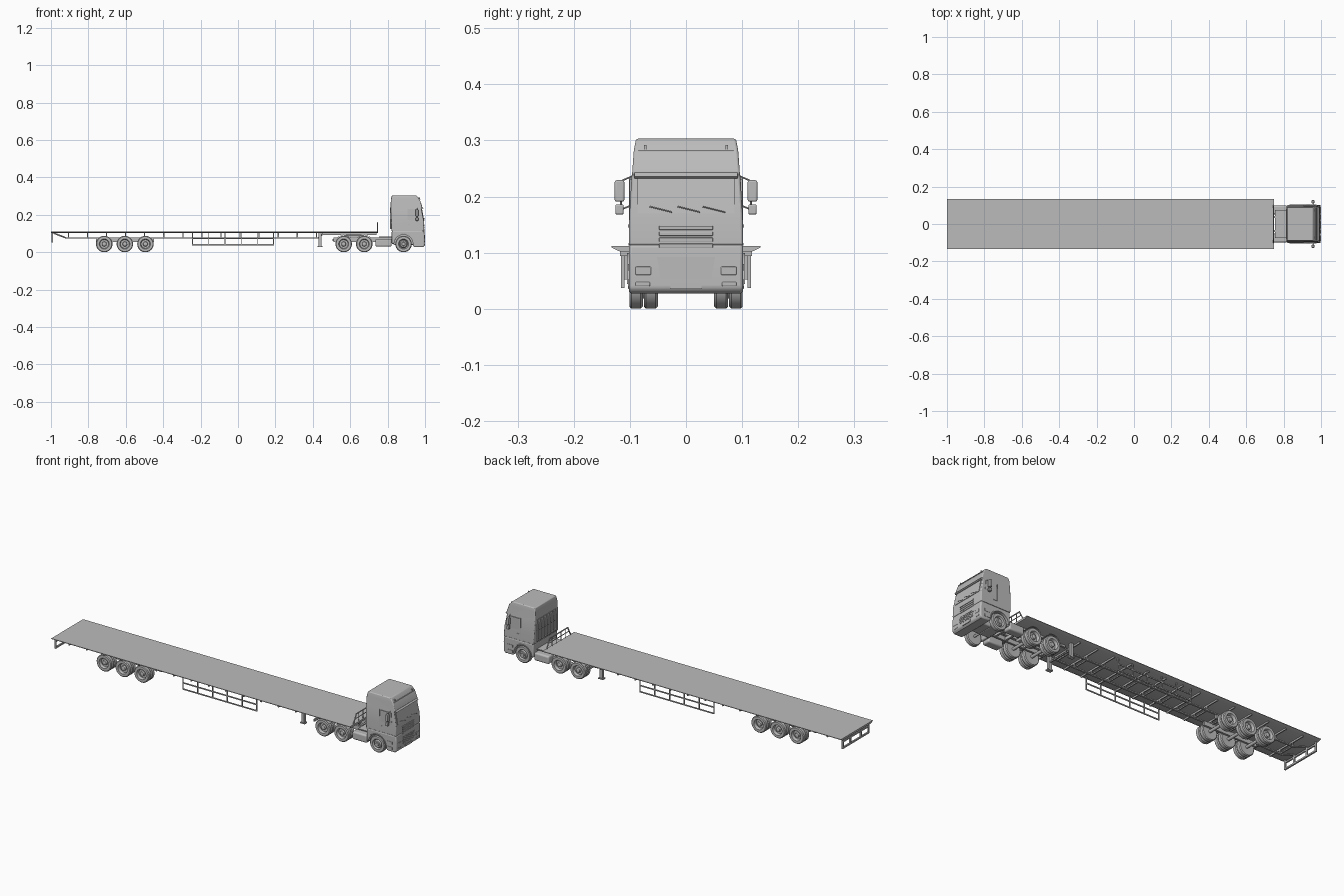
import bpy, bmesh, math
from mathutils import Vector

default_cube = bpy.data.objects.get("Cube")
if default_cube:
    bpy.data.objects.remove(default_cube, do_unlink=True)

paint = bpy.data.materials.new("plain grey")
paint.use_nodes = True
paint.diffuse_color = (0.5, 0.5, 0.5, 1)
paint.node_tree.nodes["Principled BSDF"].inputs["Base Color"].default_value = (0.5, 0.5, 0.5, 1)


def finish(name, bm, bevel=0, smooth=False):
    """Turn a bmesh into a painted object, optionally bevelled and smoothed."""
    bmesh.ops.recalc_face_normals(bm, faces=bm.faces[:])
    mesh = bpy.data.meshes.new(name)
    bm.to_mesh(mesh)
    bm.free()
    mesh.materials.append(paint)
    obj = bpy.data.objects.new(name, mesh)
    bpy.context.collection.objects.link(obj)
    if bevel:
        mod = obj.modifiers.new("rounded edges", "BEVEL")
        mod.width, mod.segments, mod.limit_method = bevel, 3, "ANGLE"
        mod.angle_limit = math.radians(40)
    if smooth:
        bpy.ops.object.select_all(action="DESELECT")
        obj.select_set(True)
        bpy.context.view_layer.objects.active = obj
        bpy.ops.object.shade_smooth_by_angle(angle=math.radians(35))
    return obj


def box(name, x, y, z, bevel=0, both=False):
    """Box from three (low, high) ranges; both=True repeats it on the other side."""
    bm = bmesh.new()
    for side in ((1, -1) if both else (1,)):
        verts = bmesh.ops.create_cube(bm, size=1)["verts"]
        for v in verts:
            v.co = Vector([sum(r) / 2 + c * (r[1] - r[0]) for r, c in zip((x, y, z), v.co)])
            v.co.y *= side
    return finish(name, bm, bevel, bool(bevel))


def extrude(name, points, axis, low, high, both=False, bevel=0):
    """Extrude a profile along x (points are y, z) or y (points are x, z)."""
    bm = bmesh.new()
    for side in ((1, -1) if both else (1,)):
        if axis == "y":
            base = [bm.verts.new((p, low * side, q)) for p, q in points]
            shift = (0, (high - low) * side, 0)
        else:
            base = [bm.verts.new((low, p * side, q)) for p, q in points]
            shift = (high - low, 0, 0)
        face = bm.faces.new(base)
        made = bmesh.ops.extrude_face_region(bm, geom=[face], use_keep_orig=True)["geom"]
        bmesh.ops.translate(bm, vec=shift, verts=[g for g in made if isinstance(g, bmesh.types.BMVert)])
    return finish(name, bm, bevel, True)


def rod(name, start, end, radius=0.002, both=True, sides=8):
    """Straight round bar between two points."""
    bm = bmesh.new()
    for side in ((1, -1) if both else (1,)):
        a, b = (Vector((p[0], p[1] * side, p[2])) for p in (start, end))
        turn = (b - a).to_track_quat("Z", "Y").to_matrix().to_4x4()
        turn.translation = (a + b) / 2
        bmesh.ops.create_cone(bm, cap_ends=True, segments=sides, radius1=radius,
                              radius2=radius, depth=(b - a).length, matrix=turn)
    return finish(name, bm, 0, True)


def wheel(name, x, profile, sides=32):
    """Lathe (radius, y) profiles about the axle and mirror them."""
    bm = bmesh.new()
    for side in (1, -1):
        rings = []
        for r, y in profile:
            angles = [2 * math.pi * i / sides for i in range(sides)]
            rings.append([bm.verts.new((x + r * math.cos(a), y * side, HUB + r * math.sin(a))) for a in angles])
        for one, two in zip(rings, rings[1:]):
            for i in range(sides):
                j = (i + 1) % sides
                bm.faces.new((one[i], one[j], two[j], two[i]))
        bm.faces.new(rings[0])
        bm.faces.new(rings[-1])
    finish(name, bm, 0, True)


# Wheels and axles
HUB = 0.044
INNER = [(0.024, 0.051), (0.04, 0.05), (HUB, 0.054), (HUB, 0.071), (0.04, 0.075), (0.026, 0.075)]
OUTER = [(0.026, 0.077), (0.04, 0.077), (HUB, 0.081), (HUB, 0.097), (0.04, 0.101), (0.027, 0.101), (0.025, 0.098)]
DISH = OUTER + [(0.023, 0.087), (0.013, 0.087), (0.011, 0.097), (0.006, 0.099)]
CONVEX = OUTER + [(0.022, 0.093), (0.017, 0.1), (0.01, 0.1), (0.008, 0.103)]
for x in (-0.715, -0.605, -0.495, 0.565, 0.675):
    wheel("dual_wheels", x, INNER + DISH)
    rod("axle", (x, -0.09, HUB), (x, 0.09, HUB), 0.008, False, 12)
wheel("steering_wheels", 0.885, CONVEX)
rod("steering_axle", (0.885, -0.09, HUB), (0.885, 0.09, HUB), 0.006, False, 12)

# Trailer deck with flared edges and headboard
extrude("trailer_deck", [(-0.133, 0.112), (-0.133, 0.109), (-0.118, 0.102), (0.118, 0.102), (0.133, 0.109),
                         (0.133, 0.112)], "x", -1, 0.748)
rod("headboard_side", (0.745, 0.1, 0.112), (0.745, 0.075, 0.158), 0.003)
rod("headboard_top", (0.745, -0.077, 0.158), (0.745, 0.077, 0.158), 0.003, False)
rod("headboard_rail", (0.745, -0.087, 0.135), (0.745, 0.087, 0.135), 0.002, False)
for y in (0.02, 0.055):
    rod("headboard_post", (0.745, y, 0.112), (0.745, y, 0.158))

# Trailer frame: lower rails rising at both ends, posts and cross members
box("frame_rail", (-0.92, 0.43), (0.04, 0.05), (0.074, 0.08), both=True)
rod("frame_rear_rise", (-0.92, 0.045, 0.077), (-0.985, 0.045, 0.102), 0.004)
rod("frame_front_rise", (0.43, 0.045, 0.077), (0.46, 0.045, 0.102), 0.004)
box("gooseneck", (0.45, 0.74), (0.038, 0.05), (0.092, 0.103), both=True)
for i in range(14):
    x = -0.91 + i * 0.102
    box("cross_member", (x, x + 0.006), (-0.118, 0.118), (0.094, 0.103))
    box("frame_post", (x, x + 0.006), (0.042, 0.048), (0.078, 0.103), both=True)
    box("lower_tie", (x, x + 0.006), (-0.045, 0.045), (0.074, 0.08))
box("suspension_hanger", (-0.76, -0.45), (0.036, 0.046), (0.055, 0.078), both=True)

# Side guards
for z in (0.037, 0.07):
    box("side_guard_rail", (-0.245, 0.192), (0.112, 0.116), (z, z + 0.006), both=True)
for i in range(6):
    x = -0.245 + i * 0.0866
    box("side_guard_post", (x, x + 0.004), (0.11, 0.116), (0.037, 0.104), both=True)

# Landing legs
box("landing_leg", (0.43, 0.447), (0.07, 0.085), (0.034, 0.103), both=True)
box("landing_foot", (0.425, 0.452), (0.067, 0.088), (0.028, 0.034), both=True)
box("landing_brace", (0.436, 0.442), (-0.08, 0.08), (0.068, 0.074))

# Rear underrun bar
box("underrun_bar", (-0.996, -0.988), (-0.112, 0.112), (0.052, 0.06))
box("lamp_bar", (-0.996, -0.988), (-0.112, 0.112), (0.086, 0.094))
for y in (0.04, 0.104):
    box("underrun_post", (-0.996, -0.988), (y, y + 0.008), (0.052, 0.104), both=True)

# Tractor chassis, tanks and coupling
box("chassis_rail", (0.51, 0.96), (0.032, 0.042), (0.056, 0.078), both=True)
for x in (0.515, 0.62, 0.73, 0.79):
    box("chassis_tie", (x, x + 0.01), (-0.035, 0.035), (0.058, 0.074))
box("coupling_plate", (0.57, 0.67), (-0.04, 0.04), (0.078, 0.092), 0.004)
box("fuel_tank", (0.735, 0.822), (0.052, 0.098), (0.03, 0.072), 0.008, True)
box("catwalk", (0.755, 0.82), (-0.075, 0.075), (0.078, 0.083))
box("rear_lamp_bar", (0.505, 0.512), (-0.09, 0.09), (0.06, 0.072))
box("engine", (0.83, 0.97), (-0.045, 0.045), (0.04, 0.1), 0.006)


def arc(x, radius, start, end, steps=10):
    turns = [math.radians(start + (end - start) * i / steps) for i in range(steps + 1)]
    return [(x + radius * math.cos(t), HUB + radius * math.sin(t)) for t in turns]


for x in (0.565, 0.675):
    extrude("mudguard", arc(x, 0.049, 40, 140) + arc(x, 0.047, 140, 40), "y", 0.05, 0.101, True)

# Lower cab body with wheel arches, bumper and steps
arch = arc(0.885, 0.05, 180, 0, 16)
extrude("lower_cab", [(0.822, 0.115), (0.822, 0.044)] + arch +
        [(0.94, 0.027), (0.988, 0.027), (0.998, 0.035), (0.998, 0.085), (0.995, 0.115)],
        "y", -0.102, 0.102, bevel=0.006)
extrude("arch_lip", arc(0.885, 0.055, 175, 0, 16) + arc(0.885, 0.05, 0, 175, 16), "y", 0.09, 0.105, True)
for z in (0.04, 0.068):
    box("cab_step", (0.942, 0.975), (0.1, 0.1035), (z, z + 0.012), both=True)

# Upper cab as stacked cross-sections: rear x, front x, half width, height
SECTIONS = [(0.82, 0.996, 0.102, 0.113), (0.818, 0.994, 0.101, 0.165), (0.816, 0.98, 0.097, 0.236),
            (0.816, 0.986, 0.096, 0.241), (0.817, 0.972, 0.093, 0.282), (0.822, 0.955, 0.089, 0.303)]
bm = bmesh.new()
rings = [[bm.verts.new(p) for p in ((r, -w, z), (f, -w, z), (f, w, z), (r, w, z))] for r, f, w, z in SECTIONS]
for low, high in zip(rings, rings[1:]):
    for i in range(4):
        j = (i + 1) % 4
        bm.faces.new((low[i], low[j], high[j], high[i]))
bm.faces.new(rings[0])
bm.faces.new(rings[-1])
finish("upper_cab", bm, 0.01, True)

# Front face: windscreen, visor, grilles, lamps, plate
extrude("windscreen", [(0.99, 0.17), (0.9955, 0.17), (0.984, 0.232), (0.976, 0.232)], "y", -0.086, 0.086)
extrude("sun_visor", [(0.97, 0.235), (0.987, 0.232), (0.992, 0.236), (0.985, 0.243)], "y", -0.092, 0.092)
box("roof_trim", (0.96, 0.975), (-0.085, 0.085), (0.28, 0.283))
box("roof_lamp", (0.955, 0.973), (0.07, 0.075), (0.284, 0.292), both=True)
for i in range(4):
    z = 0.109 + i * 0.0105
    box("upper_grille_slat", (0.985, 0.998), (-0.048, 0.048), (z, z + 0.007), 0.001)
extrude("lower_grille_frame", [(-0.052, 0.092), (-0.045, 0.052), (0.045, 0.052), (0.052, 0.092)], "x", 0.99, 0.9985)
for i in range(5):
    z = 0.055 + i * 0.0075
    box("lower_grille_bar", (0.99, 1), (-0.046, 0.046), (z, z + 0.004))
box("headlamp", (0.985, 0.9995), (0.062, 0.09), (0.06, 0.075), 0.002, True)
box("fog_lamp", (0.985, 0.9995), (0.064, 0.09), (0.04, 0.048), 0.002, True)
box("number_plate", (0.99, 1), (-0.028, 0.028), (0.035, 0.047))
for y in (-0.065, -0.015, 0.03):
    rod("wiper", (0.996, y, 0.182), (0.998, y + 0.04, 0.172), 0.0012, False)

# Cab sides: windows, door seams, handles
extrude("side_window", [(0.905, 0.172), (0.972, 0.165), (0.965, 0.23), (0.905, 0.23)], "y", 0.096, 0.1008, True)
box("door_seam", (0.897, 0.899), (0.095, 0.1015), (0.115, 0.232), both=True)
box("door_handle", (0.905, 0.92), (0.1, 0.1035), (0.145, 0.15), both=True)
box("side_moulding", (0.825, 0.985), (0.1, 0.1028), (0.113, 0.117), both=True)

# Cab rear wall ribs
for i in range(7):
    y = -0.075 + i * 0.025
    box("rear_rib", (0.813, 0.82), (y - 0.002, y + 0.002), (0.125, 0.235))
for z in (0.125, 0.18, 0.235):
    box("rear_band", (0.8135, 0.82), (-0.08, 0.08), (z, z + 0.004))

# Mirrors and arms
box("main_mirror", (0.95, 0.964), (0.11, 0.127), (0.191, 0.229), 0.003, True)
box("wide_mirror", (0.95, 0.964), (0.111, 0.126), (0.168, 0.186), 0.003, True)
rod("mirror_arm_top", (0.96, 0.094, 0.237), (0.957, 0.115, 0.228), 0.0015)
rod("mirror_arm_low", (0.96, 0.098, 0.184), (0.957, 0.113, 0.178), 0.0015)
rod("mirror_stem", (0.957, 0.116, 0.18), (0.957, 0.116, 0.2), 0.0015)
